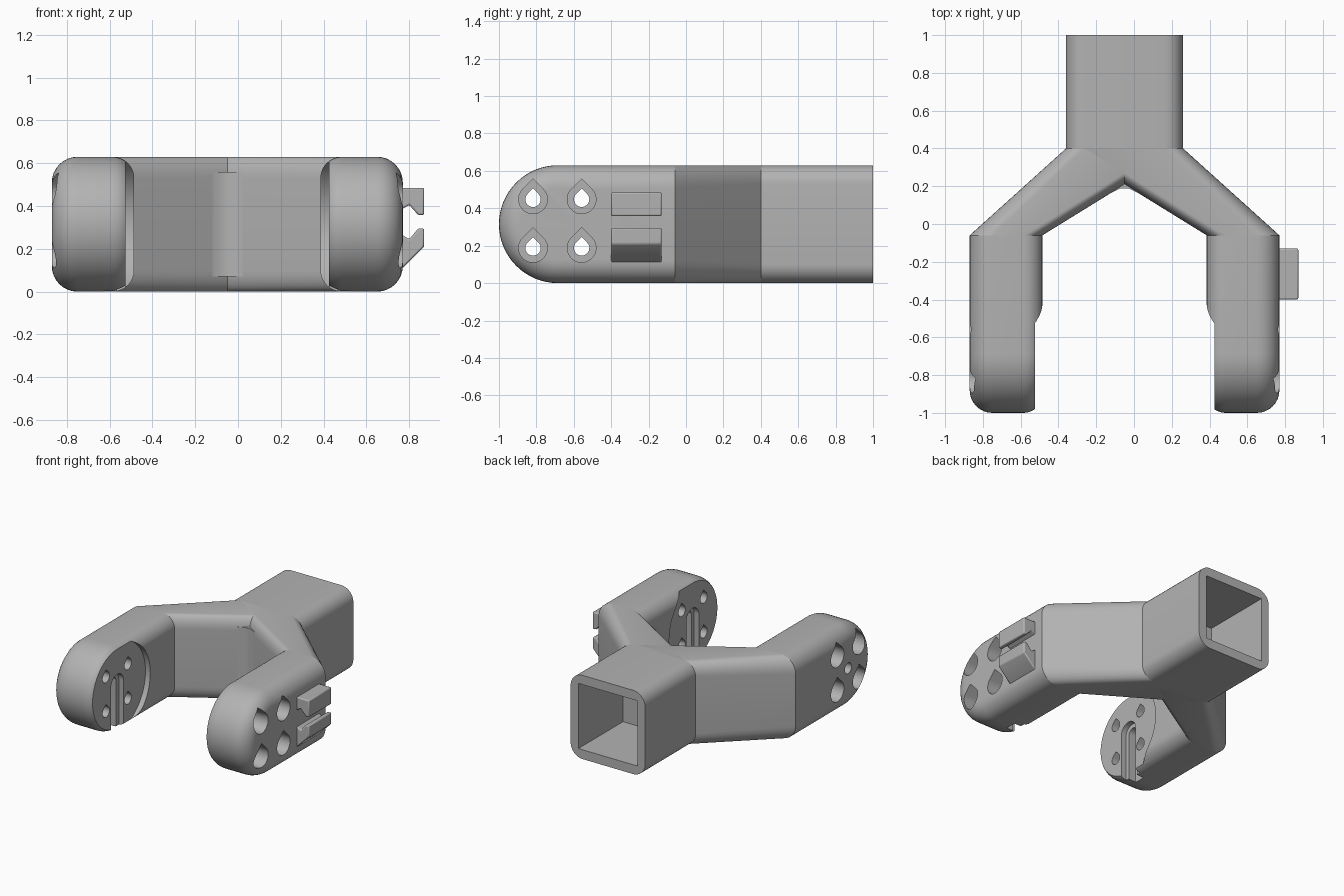
import bpy, bmesh
from math import sin, cos, pi

cube = bpy.data.objects.get("Cube")
if cube:
    bpy.data.objects.remove(cube)

MID = -0.05              # fork centre line in x
H = 0.63                 # full height
ZC = H / 2
AXLE_Y = -0.685
KNEE_Y = -0.06           # where the legs become straight
NECK_Y = 0.4             # where the stem starts
INNER, OUTER, SEAT = 0.435, 0.82, 0.475
STEPS = 8

grey = bpy.data.materials.new("plain grey")
grey.use_nodes = True
COLOUR = (0.45, 0.45, 0.45, 1)
grey.diffuse_color = COLOUR
grey.node_tree.nodes["Principled BSDF"].inputs["Base Color"].default_value = COLOUR


def loft(name, rings, side=1):
    """Skin matching rings of (u, y, z) points; u is measured from the centre line."""
    bm = bmesh.new()
    loops = [[bm.verts.new((side * u + MID, y, z)) for u, y, z in ring] for ring in rings]
    n = len(loops[0])
    for a, b in zip(loops, loops[1:]):
        for i in range(n):
            j = (i + 1) % n
            bm.faces.new((a[i], a[j], b[j], b[i]))
    bm.faces.new(loops[0])
    bm.faces.new(loops[-1])
    bmesh.ops.recalc_face_normals(bm, faces=bm.faces)
    mesh = bpy.data.meshes.new(name)
    bm.to_mesh(mesh)
    bm.free()
    mesh.materials.append(grey)
    obj = bpy.data.objects.new(name, mesh)
    bpy.context.collection.objects.link(obj)
    return obj


def activate(obj):
    bpy.ops.object.select_all(action='DESELECT')
    obj.select_set(True)
    bpy.context.view_layer.objects.active = obj


def smooth(obj):
    activate(obj)
    bpy.ops.object.shade_smooth_by_angle(angle=0.55)


def cut(obj, cutter):
    cutter.hide_render = True
    mod = obj.modifiers.new("cut", 'BOOLEAN')
    mod.operation = 'DIFFERENCE'
    mod.solver = 'EXACT'
    mod.object = cutter
    activate(obj)
    bpy.ops.object.modifier_apply(modifier=mod.name)
    bpy.data.objects.remove(cutter)


def rounded_section(u0, u1, r0, r1, y):
    """Rounded rectangle across y, with its own corner radius on each side."""
    ring = []
    corners = ((u1 - r1, H - r1, r1), (u0 + r0, H - r0, r0), (u0 + r0, r0, r0), (u1 - r1, r1, r1))
    for q, (cu, cz, r) in enumerate(corners):
        for k in range(STEPS + 1):
            a = (q + k / STEPS) * pi / 2
            ring.append((cu + r * cos(a), y, cz + r * sin(a)))
    return ring


def leg_section(u, inset):
    """Straight leg outline with a half-round tip, seen from the side."""
    r = ZC - inset
    ring = [(u, KNEE_Y, inset), (u, KNEE_Y, H - inset)]
    for k in range(33):
        a = pi / 2 + pi * k / 32
        ring.append((u, AXLE_Y + r * cos(a), ZC + r * sin(a)))
    return ring


def along_x(name, outline, u0, u1, side):
    return loft(name, [[(u, y, z) for y, z in outline] for u in (u0, u1)], side)


def disc(y, z, r, n=32):
    return [(y + r * cos(2 * pi * k / n), z + r * sin(2 * pi * k / n)) for k in range(n)]


def teardrop(y, z, r):
    arc = [(y + r * cos(a), z + r * sin(a))
           for a in (pi * (0.75 + 1.5 * k / 20) for k in range(21))]
    return arc + [(y, z + r * 1.414)]


def slot(r):
    """Arched channel running from the axle down through the bottom."""
    arch = [(AXLE_Y + r * cos(pi * k / 16), ZC + 0.03 + r * sin(pi * k / 16)) for k in range(17)]
    return arch + [(AXLE_Y - r, -0.1), (AXLE_Y + r, -0.1)]


# Stem with a square socket
stem = loft("stem", [rounded_section(-0.31, 0.31, 0.1, 0.1, y) for y in (NECK_Y, 1)])
W = 0.245
cut(stem, loft("socket_cutter", [[(-W, y, ZC - W), (W, y, ZC - W), (W, y, ZC + W), (-W, y, ZC + W)]
                                 for y in (0.47, 1.1)]))
smooth(stem)

for side, label in ((1, "left"), (-1, "right")):
    # Slanted shoulder from stem to leg
    shoulder = loft(label + "_shoulder", [rounded_section(-0.31, 0.31, 0.1, 0.1, NECK_Y),
                                          rounded_section(INNER, OUTER, 0.1, 0.12, KNEE_Y)], side)
    smooth(shoulder)

    # Leg with rounded edges
    rings = []
    for k in range(STEPS + 1):
        t = pi / 2 * k / STEPS
        rings.append(leg_section(OUTER - 0.12 * (1 - cos(t)), 0.12 * (1 - sin(t))))
    for k in range(STEPS, -1, -1):
        t = pi / 2 * k / STEPS
        rings.append(leg_section(INNER + 0.1 * (1 - cos(t)), 0.1 * (1 - sin(t))))
    leg = loft(label + "_leg", rings, side)

    # Round seat and stepped axle channel on the inner face
    cut(leg, along_x("seat_cutter", disc(AXLE_Y, ZC, 0.335, 64), 0.3, SEAT, side))
    cut(leg, along_x("wide_channel_cutter", slot(0.075), 0.3, SEAT + 0.04, side))
    cut(leg, along_x("narrow_channel_cutter", slot(0.042), 0.3, SEAT + 0.1, side))

    # Teardrop bolt holes with head recesses
    for dy in (-0.13, 0.13):
        for dz in (-0.13, 0.13):
            y, z = AXLE_Y - 0.003 + dy, ZC + 0.003 + dz
            cut(leg, along_x("head_cutter", teardrop(y, z, 0.077), SEAT + 0.12, 1, side))
            cut(leg, along_x("bolt_cutter", teardrop(y, z, 0.041), 0.3, 0.9, side))
    if side < 0:
        cut(leg, along_x("axle_hole_cutter", disc(AXLE_Y, ZC, 0.04), 0.3, 1, side))
    smooth(leg)

# Soft web filling the inner corner of the fork
web = [(-0.07, 0.25), (-0.07, 0.165), (-0.025, 0.187), (0.025, 0.187), (0.07, 0.165), (0.07, 0.25)]
smooth(loft("fork_web", [[(u, y, z) for u, y in web] for z in (0.07, H - 0.07)]))

# Pair of cable clip jaws on the outside of the left leg
jaws = {
    "upper_clip": [(0.8, 0.485), (0.92, 0.485), (0.92, 0.358), (0.892, 0.358),
                   (0.85, 0.405), (0.8, 0.375)],
    "lower_clip": [(0.8, 0.105), (0.825, 0.115), (0.92, 0.21), (0.92, 0.295), (0.892, 0.295),
                   (0.85, 0.245), (0.8, 0.275)],
}
for name, outline in jaws.items():
    clip = loft(name, [[(u, y, z) for u, z in outline] for y in (-0.4, -0.13)])
    bevel = clip.modifiers.new("soft edges", 'BEVEL')
    bevel.width = 0.008
    bevel.segments = 2
    smooth(clip)
